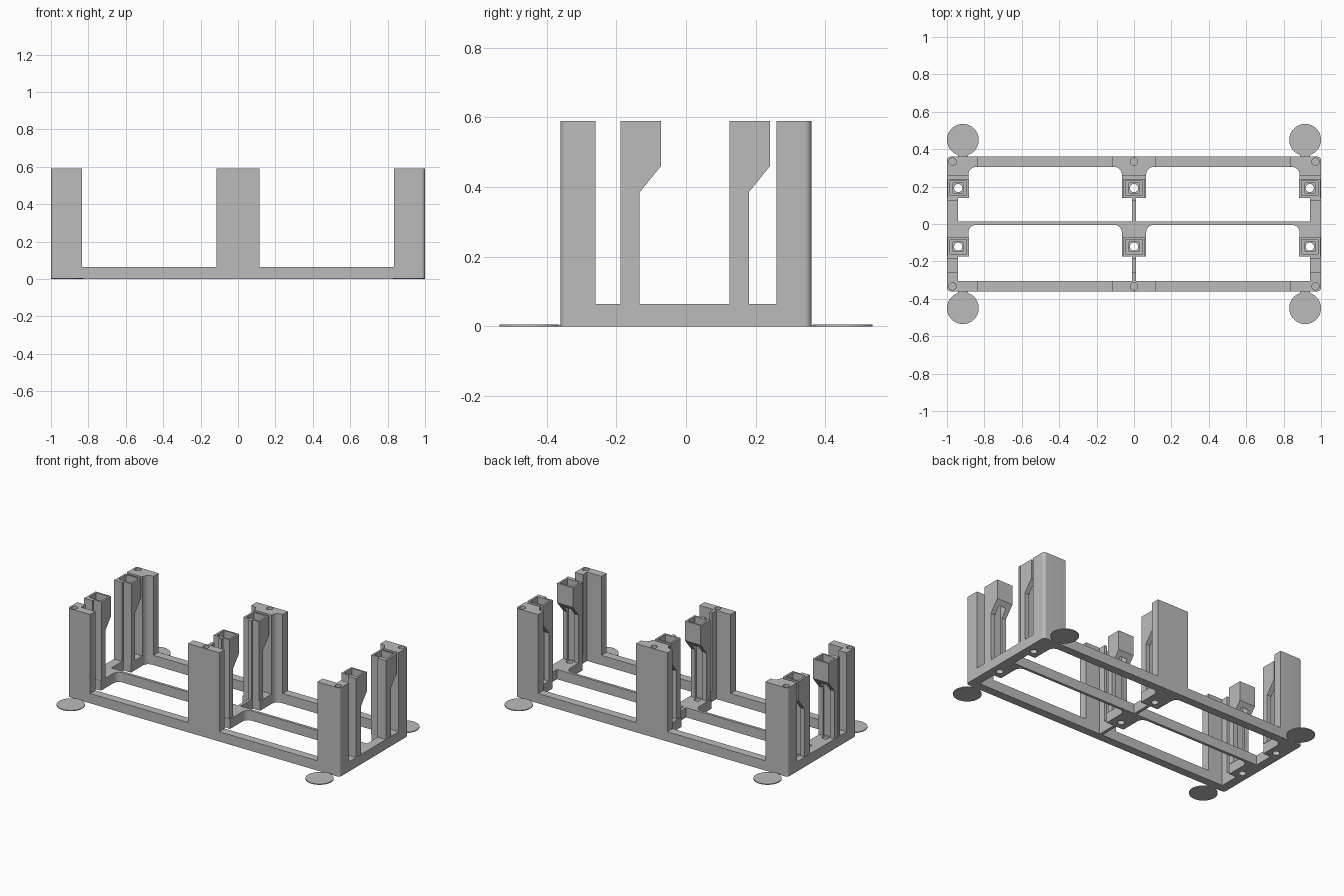
import bpy, bmesh, math
from mathutils import Matrix

cube = bpy.data.objects.get("Cube")
if cube:
    bpy.data.objects.remove(cube)

grey = bpy.data.materials.new("plain_grey")
grey.use_nodes = True
COLOR = (0.5, 0.5, 0.5, 1)
grey.diffuse_color = COLOR
grey.node_tree.nodes["Principled BSDF"].inputs["Base Color"].default_value = COLOR

BASE_H, TOP = 0.065, 0.59      # rail height, overall height
HALF_Y = 0.36
ROUND, FILLET = 0.02, 0.04


def arc(cx, cy, r, start, end, n=8):
    angles = [math.radians(start + (end - start) * i / n) for i in range(n + 1)]
    return [(cx + r * math.cos(a), cy + r * math.sin(a)) for a in angles]


def circle(cx, cy, r, n=32):
    return arc(cx, cy, r, 0, 360, n)[:-1]


def rect(x0, x1, y0, y1):
    return [(x0, y0), (x1, y0), (x1, y1), (x0, y1)]


def solid(name, prisms, matrix=Matrix()):
    """Extrude each (outline, z0, z1) and gather them in one object."""
    bm = bmesh.new()
    for outline, z0, z1 in prisms:
        face = bm.faces.new([bm.verts.new((x, y, z0)) for x, y in outline])
        new = bmesh.ops.extrude_face_region(bm, geom=[face])["geom"]
        moved = [g for g in new if isinstance(g, bmesh.types.BMVert)]
        bmesh.ops.translate(bm, verts=moved, vec=(0, 0, z1 - z0))
    bmesh.ops.transform(bm, matrix=matrix, verts=bm.verts)
    bmesh.ops.recalc_face_normals(bm, faces=bm.faces)
    mesh = bpy.data.meshes.new(name)
    bm.to_mesh(mesh)
    bm.free()
    mesh.materials.append(grey)
    obj = bpy.data.objects.new(name, mesh)
    bpy.context.collection.objects.link(obj)
    return obj


def activate(obj):
    bpy.ops.object.select_all(action='DESELECT')
    obj.select_set(True)
    bpy.context.view_layer.objects.active = obj


def cut(obj, prisms):
    cutter = solid("cutter", prisms)
    cutter.hide_render = True
    mod = obj.modifiers.new("cut", 'BOOLEAN')
    mod.operation, mod.solver, mod.object = 'DIFFERENCE', 'EXACT', cutter
    activate(obj)
    bpy.ops.object.modifier_apply(modifier=mod.name)
    bpy.data.objects.remove(cutter)


def smooth(obj):
    activate(obj)
    bpy.ops.object.shade_smooth_by_angle(angle=math.radians(30))


# Base frame: rounded slab with four windows and six screw holes
POST_ROWS = {"front": -0.121, "back": 0.192}
POST_XS = {"right": -0.94, "middle": 0, "left": 0.94}


def window(s, y0, y1, pad_y):
    r = FILLET
    pts = [(0.01, y0), (0.94, y0), (0.94, pad_y), (0.885, pad_y)]
    pts += arc(0.885 - r, y1 - r, r, 0, 90)
    pts += arc(0.065 + r, y1 - r, r, 90, 180)
    pts += [(0.065, pad_y), (0.01, pad_y)]
    return [(s * x, y) for x, y in pts]


cx, cy = 1 - ROUND, HALF_Y - ROUND
slab = (arc(cx, cy, ROUND, 0, 90) + arc(-cx, cy, ROUND, 90, 180)
        + arc(-cx, -cy, ROUND, 180, 270) + arc(cx, -cy, ROUND, 270, 360))
frame = solid("base_frame", [(slab, 0, BASE_H)])
openings = [window(s, *w) for s in (-1, 1)
            for w in ((0.013, 0.305, 0.14), (-0.305, -0.005, -0.175))]
openings += [circle(x, y, 0.022) for x in POST_XS.values() for y in POST_ROWS.values()]
cut(frame, [(o, -0.1, 0.2) for o in openings])
smooth(frame)


# Pillars: wide outer wall with a leg running inward
def pillar_side(leg, wide, r):
    """Half outline from leg end to outer wall; u from the base line, v inward."""
    pts = [(leg, 0.1)]
    if r:
        pts += [(x, y) for x, y in arc(leg + r, 0.055 + r, r, 180, 270)]
    else:
        pts += [(leg, 0.055)]
    return pts + [(wide, 0.055), (wide, 0)]


def pillar(name, side, row, leg, r):
    out = -1 if row == "front" else 1
    if side == "middle":
        half = pillar_side(leg, 0.115, r)
        outline = half + [(-u, v) for u, v in reversed(half)]
        hole_x = 0
    else:
        s = 1 if side == "left" else -1
        half = pillar_side(leg + 0.05, 0.165, r)
        half += arc(ROUND, ROUND, ROUND, 270, 180) + [(0, 0.1)]
        outline = [(s * (1 - u), v) for u, v in half]
        hole_x = s * 0.97
    outline = [(x, out * (HALF_Y - v)) for x, v in outline]
    obj = solid(name, [(outline, BASE_H, TOP)])
    cut(obj, [(circle(hole_x, out * 0.333, 0.02, 24), TOP - 0.1, TOP + 0.1)])
    smooth(obj)


for side in POST_XS:
    pillar(f"front_{side}_pillar", side, "front", 0.01, 0)
    pillar(f"back_{side}_pillar", side, "back", 0.065, FILLET)

# Socket posts: overhanging hollow head on a channelled stem, with a front rib
POST_HALF = 0.058
STEM = [(-0.052, BASE_H), (-0.012, BASE_H), (-0.012, 0.385),
        (0.049, 0.46), (0.049, TOP), (-0.052, TOP)]
# maps profile (y, z, depth) onto world (x, y, z)
SIDEWAYS = Matrix(((0, 0, 1, 0), (1, 0, 0, 0), (0, 1, 0, 0), (0, 0, 0, 1)))

for row, y in POST_ROWS.items():
    for side, x in POST_XS.items():
        profile = [(y + v, z) for v, z in STEM]
        post = solid(f"{row}_{side}_post",
                     [(profile, x - POST_HALF, x + POST_HALF)], SIDEWAYS)
        cut(post, [(rect(x - 0.045, x + 0.045, y - 0.04, y + 0.038), 0.53, 0.7)])
        cut(post, [(rect(x - 0.027, x + 0.027, y - 0.026, y + 0.026), 0.0, 0.6)])
        if side == "middle":
            x0, x1 = -0.01, 0.01
        else:
            x0, x1 = sorted((x, math.copysign(1, x)))
        solid(f"{row}_{side}_post_rib",
              [(rect(x0, x1, y - 0.067, y - 0.052), BASE_H, TOP)])

# Thin corner pads with short tabs
for sx, side in ((-1, "right"), (1, "left")):
    for sy, row in ((-1, "front"), (1, "back")):
        px, py = sx * 0.915, sy * 0.45
        y0, y1 = sorted((sy * HALF_Y, sy * 0.38))
        solid(f"{row}_{side}_pad", [(circle(px, py, 0.085, 48), 0, 0.006)])
        solid(f"{row}_{side}_pad_tab",
              [(rect(px - 0.027, px + 0.027, y0, y1), 0, 0.005)])
